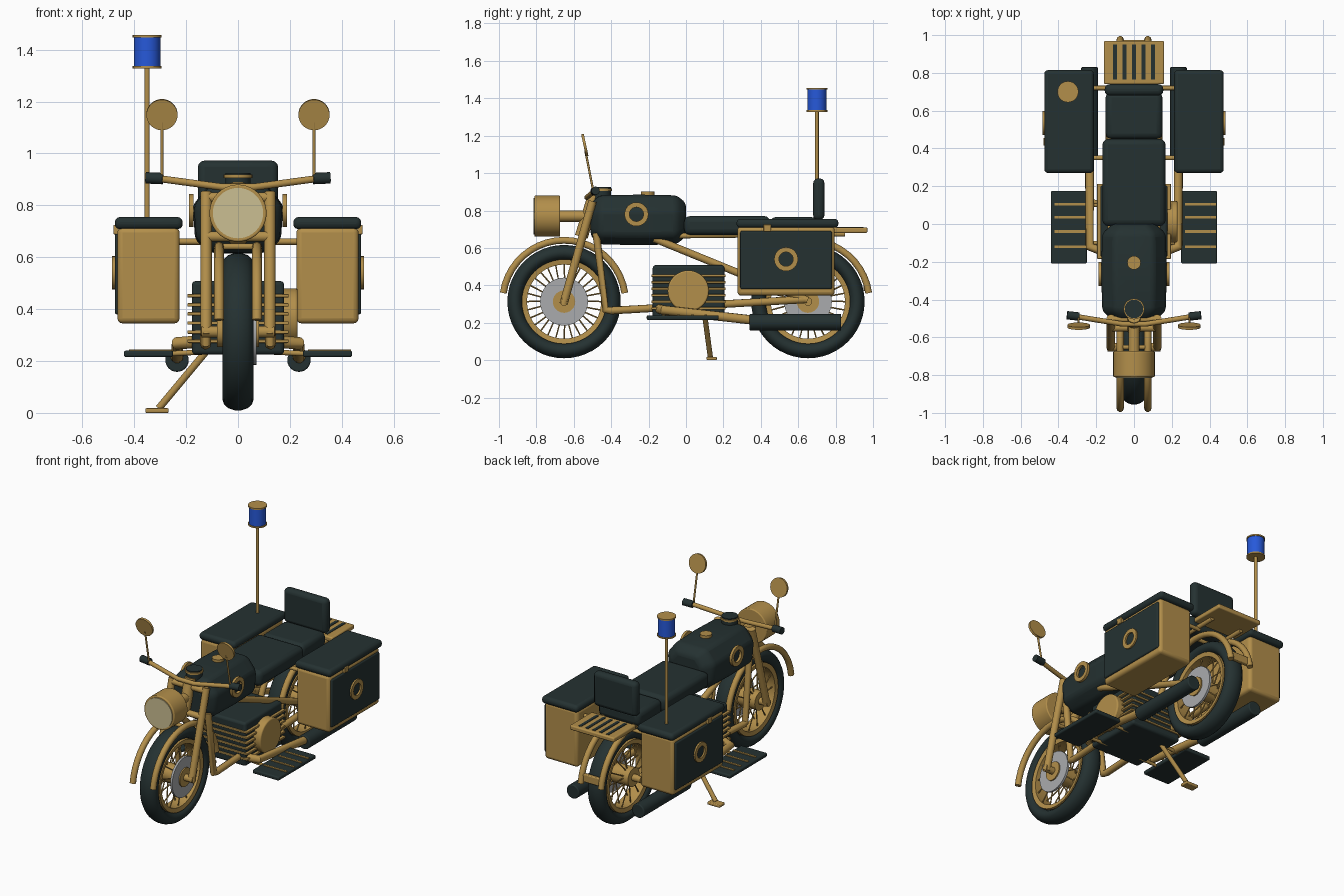
import bpy, bmesh, math
from mathutils import Vector, Matrix

if "Cube" in bpy.data.objects:
    bpy.data.objects.remove(bpy.data.objects["Cube"])


def material(name, rgb):
    m = bpy.data.materials.new(name)
    m.diffuse_color = (*rgb, 1)
    m.use_nodes = True
    m.node_tree.nodes["Principled BSDF"].inputs["Base Color"].default_value = m.diffuse_color
    return m


DARK = material("dark green", (0.018, 0.031, 0.031))
GOLD = material("gold", (0.45, 0.275, 0.07))
GREY = material("brake grey", (0.40, 0.41, 0.42))
BLUE = material("beacon blue", (0.02, 0.10, 0.70))
LENS = material("lens cream", (0.60, 0.52, 0.29))


def finish(name, bm, mat, bevel=0, segs=3):
    bmesh.ops.recalc_face_normals(bm, faces=bm.faces)
    me = bpy.data.meshes.new(name)
    bm.to_mesh(me)
    bm.free()
    me.materials.append(mat)
    ob = bpy.data.objects.new(name, me)
    bpy.context.collection.objects.link(ob)
    if bevel:
        b = ob.modifiers.new("Bevel", 'BEVEL')
        b.width, b.segments, b.limit_method = bevel, segs, 'ANGLE'
        b.angle_limit = math.radians(25)
    bpy.ops.object.select_all(action='DESELECT')
    ob.select_set(True)
    bpy.context.view_layer.objects.active = ob
    bpy.ops.object.shade_smooth_by_angle(angle=math.radians(40))
    return ob


def boxes(name, spans, mat, bevel=0):
    """Boxes given as (x0, x1, y0, y1, z0, z1)."""
    bm = bmesh.new()
    for x0, x1, y0, y1, z0, z1 in spans:
        size = Matrix.Diagonal((x1 - x0, y1 - y0, z1 - z0, 1))
        mid = Matrix.Translation(((x0 + x1) / 2, (y0 + y1) / 2, (z0 + z1) / 2))
        bmesh.ops.create_cube(bm, size=1, matrix=mid @ size)
    return finish(name, bm, mat, bevel)


def rods(name, segments, r, mat, n=20, bevel=0):
    """Straight round bars from point to point."""
    bm = bmesh.new()
    for a, b in segments:
        a, b = Vector(a), Vector(b)
        rot = (b - a).to_track_quat('Z', 'Y').to_matrix().to_4x4()
        bmesh.ops.create_cone(bm, cap_ends=True, segments=n, radius1=r, radius2=r,
                              depth=(b - a).length,
                              matrix=Matrix.Translation((a + b) / 2) @ rot)
    return finish(name, bm, mat, bevel)


def lathe(name, profile, centre, mat, n=48):
    """Closed (x, radius) profile turned round the x axis."""
    bm = bmesh.new()
    rings = []
    for i in range(n):
        a = 2 * math.pi * i / n
        rings.append([bm.verts.new((centre[0] + x, centre[1] + r * math.cos(a),
                                    centre[2] + r * math.sin(a))) for x, r in profile])
    k = len(profile)
    for i in range(n):
        p, q = rings[i], rings[(i + 1) % n]
        for j in range(k):
            bm.faces.new((p[j], p[(j + 1) % k], q[(j + 1) % k], q[j]))
    return finish(name, bm, mat)


def tube(name, pts, r, mat):
    """Bent pipe along points."""
    cu = bpy.data.curves.new(name, 'CURVE')
    cu.dimensions, cu.bevel_depth, cu.bevel_resolution = '3D', r, 3
    cu.use_fill_caps = True
    sp = cu.splines.new('POLY')
    sp.points.add(len(pts) - 1)
    for p, co in zip(sp.points, pts):
        p.co = (*co, 1)
    cu.materials.append(mat)
    ob = bpy.data.objects.new(name, cu)
    bpy.context.collection.objects.link(ob)
    bpy.ops.object.select_all(action='DESELECT')
    ob.select_set(True)
    bpy.context.view_layer.objects.active = ob
    bpy.ops.object.convert(target='MESH')
    bpy.ops.object.shade_smooth_by_angle(angle=math.radians(40))


def emblem(name, x, y, z):
    ring = [(-0.008, 0.038), (0.008, 0.038), (0.008, 0.064), (-0.008, 0.064)]
    lathe(name, ring, (x, y, z), GOLD, 24)


# Wheels with tyre, rim, hub, brake disc, spokes and tubular mudguards
for end, wy in (("front", -0.652), ("rear", 0.652)):
    c = (0, wy, 0.313)
    tyre = [(0.06 * math.cos(t), 0.262 + 0.042 * math.sin(t))
            for t in (2 * math.pi * i / 14 for i in range(14))]
    lathe(end + "_tyre", tyre, c, DARK)
    lathe(end + "_rim", [(-0.045, 0.198), (0.045, 0.198), (0.05, 0.226), (-0.05, 0.226)], c, GOLD)
    rods(end + "_hub", [((-0.08, wy, 0.313), (0.08, wy, 0.313))], 0.06, GOLD, 24)
    rods(end + "_axle", [((-0.14, wy, 0.313), (0.14, wy, 0.313))], 0.022, GOLD)
    rods(end + "_brake_disc", [((0.058, wy, 0.313), (0.072, wy, 0.313))], 0.128, GREY, 36)
    spokes = []
    for i in range(28):
        s = 1 if i % 2 else -1
        a = 2 * math.pi * i / 28
        b = a + (0.12 if i % 4 < 2 else -0.12)
        spokes.append(((0.045 * s, wy + 0.05 * math.cos(b), 0.313 + 0.05 * math.sin(b)),
                       (0.025 * s, wy + 0.205 * math.cos(a), 0.313 + 0.205 * math.sin(a))))
    rods(end + "_spokes", spokes, 0.004, GOLD, 6)
    for s in (-1, 1):
        arc = [math.radians(8 + 164 * i / 20) for i in range(21)]
        tube(end + "_mudguard_tube", [(0.073 * s, wy + 0.328 * math.cos(a), 0.313 + 0.328 * math.sin(a))
                                      for a in arc], 0.019, GOLD)
boxes("rear_mudguard_plate", [(-0.07, 0.07, 0.95, 0.975, 0.37, 0.42)], GOLD, 0.005)
rods("mudguard_bridges", [((-0.073, y, 0.641), (0.073, y, 0.641)) for y in (-0.652, 0.652)], 0.012, GOLD)

# Fork, clamps and headlight
for s in (-1, 1):
    rods("fork_leg", [((0.123 * s, -0.655, 0.30), (0.123 * s, -0.50, 0.85))], 0.022, GOLD)
rods("fork_clamps", [((-0.123, -0.505, 0.83), (0.123, -0.505, 0.83)),
                     ((-0.123, -0.55, 0.68), (0.123, -0.55, 0.68))], 0.02, GOLD)
rods("steering_head", [((0, -0.56, 0.66), (0, -0.49, 0.88))], 0.035, GOLD)
rods("headlight_mount", [((0, -0.68, 0.77), (0, -0.52, 0.77))], 0.03, GOLD)
rods("headlight_shell", [((0, -0.81, 0.77), (0, -0.673, 0.77))], 0.11, GOLD, 40, 0.006)
rods("headlight_lens", [((0, -0.815, 0.77), (0, -0.80, 0.77))], 0.097, LENS, 40)

# Handlebar, grips and mirrors
tube("handlebar", [(-0.32, -0.488, 0.905), (-0.06, -0.53, 0.87), (0.06, -0.53, 0.87),
                   (0.32, -0.488, 0.905)], 0.014, GOLD)
for s in (-1, 1):
    rods("grip", [((0.29 * s, -0.49, 0.903), (0.355 * s, -0.483, 0.906))], 0.022, DARK)
    rods("mirror_stalk", [((0.293 * s, -0.495, 0.90), (0.293 * s, -0.538, 1.12))], 0.006, GOLD, 10)
    rods("mirror", [((0.293 * s, -0.548, 1.148), (0.293 * s, -0.534, 1.151))], 0.06, GOLD, 32)

# Fuel tank lofted from eight-sided sections
bm = bmesh.new()
loops = []
half = [(0.10, 0.615), (0.165, 0.665), (0.175, 0.80), (0.105, 0.885)]
section = half + [(-x, z) for x, z in reversed(half)]
for y, k in ((-0.51, 0.66), (-0.46, 0.97), (-0.25, 1.0), (-0.05, 0.97), (0.0, 0.66)):
    loops.append([bm.verts.new((x * k, y, 0.755 + (z - 0.755) * k)) for x, z in section])
for p, q in zip(loops, loops[1:]):
    for j in range(8):
        bm.faces.new((p[j], p[(j + 1) % 8], q[(j + 1) % 8], q[j]))
bm.faces.new(loops[0])
bm.faces.new(loops[-1])
finish("fuel_tank", bm, DARK, 0.02)
rods("fuel_cap", [((0, -0.205, 0.87), (0, -0.205, 0.902))], 0.036, GOLD, 24)
rods("instrument", [((0, -0.45, 0.85), (0, -0.45, 0.925))], 0.049, DARK, 28)
rods("instrument_bezel", [((0, -0.45, 0.905), (0, -0.45, 0.918))], 0.055, GOLD, 28)
for s in (-1, 1):
    emblem("tank_emblem", 0.18 * s, -0.265, 0.78)

# Seats, backrest and slatted rack
boxes("front_seat", [(-0.167, 0.167, -0.01, 0.45, 0.67, 0.77)], DARK, 0.03)
boxes("rear_seat", [(-0.15, 0.15, 0.45, 0.70, 0.67, 0.765)], DARK, 0.03)
boxes("backrest", [(-0.155, 0.155, 0.68, 0.74, 0.75, 0.972)], DARK, 0.025)
boxes("rack", [(-0.16, 0.16, 0.74, 0.97, 0.68, 0.71)], GOLD, 0.008)
boxes("rack_slots", [(x - 0.01, x + 0.01, 0.765, 0.95, 0.708, 0.713)
                     for x in (-0.1, -0.05, 0, 0.05, 0.1)], DARK)

# Frame tubes on both sides
for s in (-1, 1):
    tube("cradle_tube", [(0.12 * s, -0.48, 0.68), (0.125 * s, -0.43, 0.27), (0.125 * s, -0.40, 0.265),
                         (0.13 * s, 0.64, 0.325)], 0.021, GOLD)
    rods("rear_stay", [((0.12 * s, -0.17, 0.65), (0.12 * s, 0.32, 0.45)),
                       ((0.12 * s, 0.32, 0.45), (0.13 * s, 0.65, 0.32))], 0.02, GOLD)
    rods("seat_rail", [((0.11 * s, -0.05, 0.665), (0.11 * s, 0.85, 0.675))], 0.014, GOLD)
    rods("pannier_brackets", [((0.1 * s, y, 0.66), (0.24 * s, y, 0.66)) for y in (0.35, 0.72)], 0.012, GOLD)

# Engine core with cooling fins, sump and round side cover
boxes("engine_block", [(-0.178, 0.178, -0.178, 0.205, 0.225, 0.508)], DARK, 0.015)
boxes("engine_fins", [(-0.195, 0.195, -0.185, 0.212, z, z + 0.013)
                      for z in (0.27, 0.305, 0.34, 0.375, 0.41, 0.445)], GOLD, 0.003)
rods("engine_side_cover", [((0.17, 0.012, 0.37), (0.23, 0.012, 0.37))], 0.11, GOLD, 36, 0.008)

for s in (-1, 1):
    # Exhaust pipe and silencer
    tube("exhaust_pipe", [(0.15 * s, -0.15, 0.275), (0.235 * s, -0.12, 0.268), (0.235 * s, 0.38, 0.212)],
         0.025, GOLD)
    rods("silencer", [((0.235 * s, 0.34, 0.203), (0.235 * s, 0.83, 0.203))], 0.045, DARK, 24, 0.006)

    # Footboard with tread strips
    lo, hi = sorted((0.25 * s, 0.44 * s))
    boxes("footboard", [(lo, hi, -0.21, 0.175, 0.215, 0.24)], DARK, 0.008)
    boxes("footboard_strips", [(lo + 0.02, hi - 0.005, y - 0.007, y + 0.007, 0.238, 0.245)
                               for y in (-0.12, -0.04, 0.035, 0.105)], GOLD)
    rods("footboard_mount", [((0.12 * s, y, 0.235), (0.27 * s, y, 0.228)) for y in (-0.1, 0.1)], 0.01, GOLD)

    # Pannier with lid, outer panel, latch and emblem
    lo, hi = sorted((0.225 * s, 0.465 * s))
    boxes("pannier", [(lo, hi, 0.275, 0.795, 0.345, 0.715)], GOLD, 0.02)
    lo, hi = sorted((0.213 * s, 0.475 * s))
    boxes("pannier_lid", [(lo, hi, 0.27, 0.815, 0.708, 0.755)], DARK, 0.02)
    lo, hi = sorted((0.45 * s, 0.475 * s))
    boxes("pannier_panel", [(lo, hi, 0.29, 0.78, 0.38, 0.69)], DARK, 0.008)
    lo, hi = sorted((0.46 * s, 0.48 * s))
    boxes("pannier_latch", [(lo, hi, 0.415, 0.455, 0.688, 0.725)], GOLD, 0.004)
    emblem("pannier_emblem", 0.477 * s, 0.535, 0.54)

# Side stand
rods("side_stand", [((-0.12, 0.10, 0.24), (-0.305, 0.13, 0.018))], 0.014, GOLD)
boxes("side_stand_foot", [(-0.357, -0.267, 0.11, 0.165, 0.0, 0.018)], GOLD, 0.005)

# Beacon on its pole
rods("beacon_pole", [((-0.35, 0.70, 0.74), (-0.35, 0.70, 1.335))], 0.010, GOLD, 14)
rods("beacon_lamp", [((-0.35, 0.70, 1.335), (-0.35, 0.70, 1.45))], 0.051, BLUE, 28)
rods("beacon_caps", [((-0.35, 0.70, z), (-0.35, 0.70, z + 0.009)) for z in (1.328, 1.447)], 0.056, GOLD, 28)
